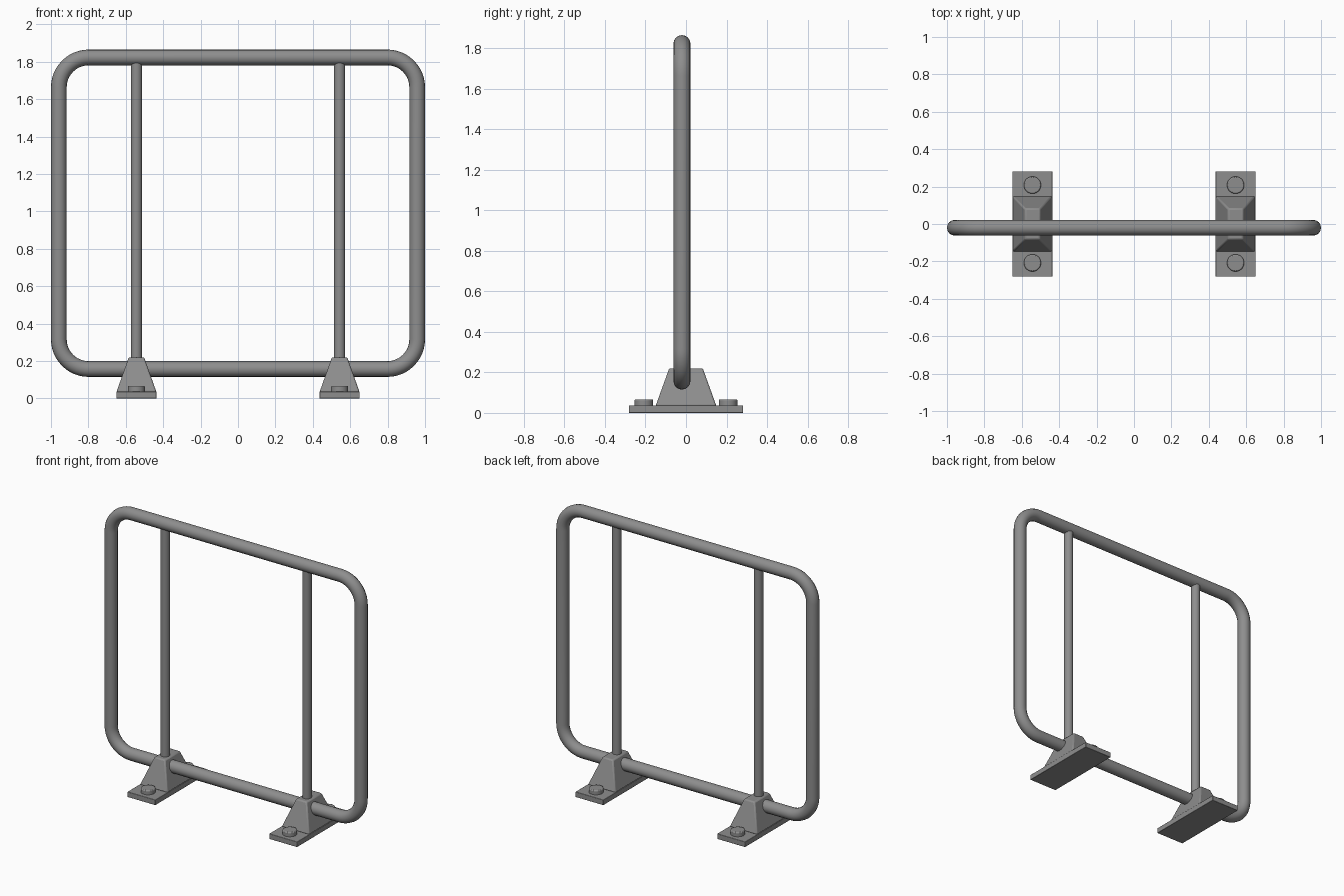
import bpy, bmesh, math
from mathutils import Vector

cube = bpy.data.objects.get("Cube")
if cube:
    bpy.data.objects.remove(cube, do_unlink=True)

steel = bpy.data.materials.new("grey_steel")
steel.use_nodes = True
GREY = (0.27, 0.27, 0.27, 1)
steel.diffuse_color = GREY
steel.node_tree.nodes["Principled BSDF"].inputs["Base Color"].default_value = GREY

FRAME_Y = -0.02      # the tube sits slightly forward of the feet
TUBE_R = 0.042
FOOT_X = 0.543


def finish(obj, bevel=0.0):
    if bevel:
        mod = obj.modifiers.new("soft_edges", "BEVEL")
        mod.width = bevel
        mod.segments = 2
        mod.limit_method = "ANGLE"
    obj.data.materials.clear()
    obj.data.materials.append(steel)
    bpy.ops.object.select_all(action="DESELECT")
    obj.select_set(True)
    bpy.context.view_layer.objects.active = obj
    bpy.ops.object.shade_smooth_by_angle(angle=math.radians(35))


def frustum(name, center, bottom, top, z0, z1, bevel):
    """Tapered block; bottom and top are half sizes in x and y."""
    bm = bmesh.new()
    bmesh.ops.create_cube(bm, size=2)
    for v in bm.verts:
        half, z = (top, z1) if v.co.z > 0 else (bottom, z0)
        v.co = Vector((center[0] + v.co.x * half[0], center[1] + v.co.y * half[1], z))
    mesh = bpy.data.meshes.new(name)
    bm.to_mesh(mesh)
    bm.free()
    obj = bpy.data.objects.new(name, mesh)
    bpy.context.collection.objects.link(obj)
    finish(obj, bevel)


def cylinder(name, x, y, z0, z1, radius, sides, bevel=0.0):
    bpy.ops.mesh.primitive_cylinder_add(vertices=sides, radius=radius, depth=z1 - z0,
                                        location=(x, y, (z0 + z1) / 2))
    obj = bpy.context.object
    obj.name = name
    finish(obj, bevel)


# Rounded rectangular tube frame: swept closed path
half_w, z_low, z_high, corner, steps = 1 - TUBE_R, 0.157, 1.823, 0.16, 12
corners = [(1, z_high, 0), (-1, z_high, 90), (-1, z_low, 180), (1, z_low, 270)]
path = []
for sx, z, start in corners:
    cx = sx * (half_w - corner)
    cz = z - corner if z == z_high else z + corner
    for i in range(steps + 1):
        a = math.radians(start + 90 * i / steps)
        path.append((cx + corner * math.cos(a), FRAME_Y, cz + corner * math.sin(a), 1))
curve = bpy.data.curves.new("tube_frame", "CURVE")
curve.dimensions = "3D"
curve.bevel_depth = TUBE_R
curve.bevel_resolution = 6
spline = curve.splines.new("POLY")
spline.points.add(len(path) - 1)
for point, co in zip(spline.points, path):
    point.co = co
spline.use_cyclic_u = True
frame = bpy.data.objects.new("tube_frame", curve)
bpy.context.collection.objects.link(frame)
bpy.ops.object.select_all(action="DESELECT")
frame.select_set(True)
bpy.context.view_layer.objects.active = frame
bpy.ops.object.convert(target="MESH")
finish(bpy.context.object)

# Uprights and bolted feet, one set on each side
for side, sx in (("left", 1), ("right", -1)):
    x = sx * FOOT_X
    cylinder(side + "_upright", x, FRAME_Y, 0.157, z_high, 0.03, 24)
    frustum(side + "_foot_plate", (x, 0), (0.107, 0.282), (0.107, 0.282), 0, 0.037, 0.003)
    frustum(side + "_foot_block", (x, 0), (0.107, 0.15), (0.041, 0.083), 0.034, 0.22, 0.008)
    for end, sy in (("front", -1), ("back", 1)):
        cylinder(side + "_" + end + "_bolt", x, sy * 0.208, 0.03, 0.067, 0.046, 32, 0.006)
